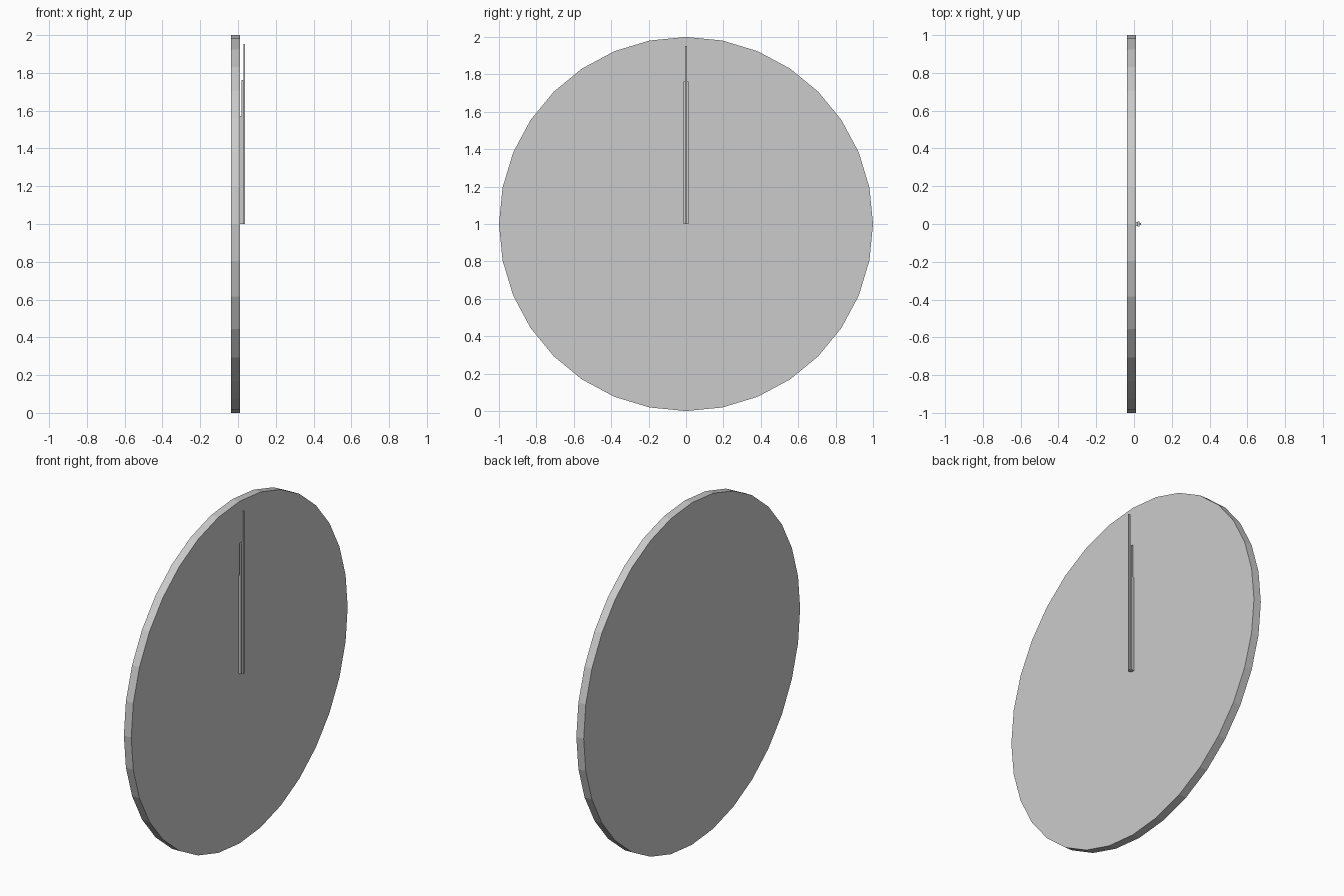
import bpy
from math import pi

if "Cube" in bpy.data.objects:
    bpy.data.objects.remove(bpy.data.objects["Cube"])

# Clock face: 32-sided disc standing upright, facing +x
bpy.ops.mesh.primitive_cylinder_add(vertices=32, radius=1, depth=0.0476,
                                    location=(-0.0145, 0, 1), rotation=(0, pi / 2, 0))
bpy.context.object.name = "clock_face"


def hand(name, x0, x1, width, length):
    """Thin box rising from the face centre."""
    bpy.ops.mesh.primitive_cube_add(size=1, location=((x0 + x1) / 2, 0, 1 + length / 2))
    ob = bpy.context.object
    ob.name = name
    ob.scale = (x1 - x0, width, length)


# Three stacked hands, all pointing to twelve
hand("hour_hand", 0.0093, 0.0188, 0.019, 0.571)
hand("minute_hand", 0.0188, 0.0283, 0.028, 0.762)
hand("second_hand", 0.0283, 0.0383, 0.0095, 0.952)
